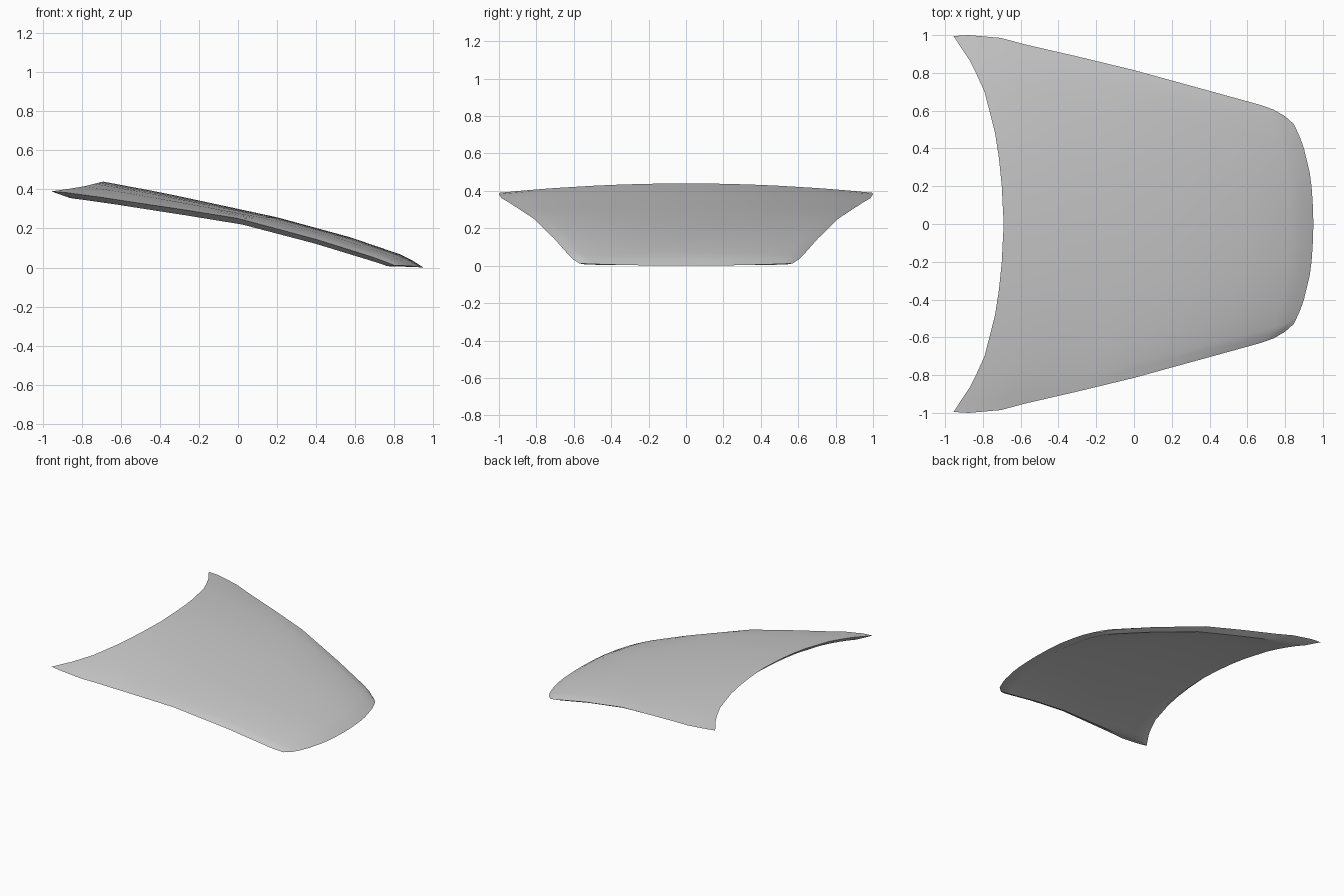
import bpy, bmesh
from mathutils import Vector

cube = bpy.data.objects.get("Cube")
if cube:
    bpy.data.objects.remove(cube)

THICKNESS = 0.035

# Lengthwise stations: position u, half width, side height, centre height
STATIONS = [
    (0.0, 0.995, 0.40, 0.45), (0.046, 1.0, 0.393, 0.436),
    (0.143, 0.985, 0.37, 0.406), (0.217, 0.95, 0.35, 0.382),
    (0.371, 0.888, 0.31, 0.328), (0.543, 0.815, 0.262, 0.267),
    (0.771, 0.705, 0.155, 0.165), (0.926, 0.63, 0.07, 0.078),
    (0.966, 0.605, 0.045, 0.045), (1.0, 0.57, 0.022, 0.01),
]
# Crosswise stations: fraction t of half width, rear edge x, nose edge x
COLUMNS = [
    (0.0, -0.69, 0.95), (0.2, -0.70, 0.946), (0.35, -0.715, 0.94),
    (0.48, -0.735, 0.93), (0.7, -0.79, 0.90), (0.8, -0.835, 0.88),
    (0.87, -0.87, 0.862), (0.93, -0.91, 0.845), (1.0, -0.955, 0.80),
]


def lookup(table, key):
    """Linear interpolation in a table sorted by its first column."""
    for a, b in zip(table, table[1:]):
        if key <= b[0] or b is table[-1]:
            f = (key - a[0]) / (b[0] - a[0])
            return [p + (q - p) * f for p, q in zip(a[1:], b[1:])]


def surface(u, t):
    """Point on the crowned outer skin."""
    width, side, centre = lookup(STATIONS, u)
    rear, nose = lookup(COLUMNS, abs(t))
    return Vector((rear + (nose - rear) * u, t * width,
                   centre + (side - centre) * t * t))


def normal(u, t):
    e = 0.03
    du = surface(min(u + e, 1), t) - surface(max(u - e, 0), t)
    dt = surface(u, min(t + e, 1)) - surface(u, max(t - e, -1))
    return du.cross(dt).normalized()


us = [s[0] for s in STATIONS]
half = [c[0] for c in COLUMNS]
ts = [-t for t in half[:0:-1]] + half
rows, cols = len(us), len(ts)

bm = bmesh.new()


def lower(u, t):
    """Inner skin: inset from the rim and pushed below the outer skin."""
    u, t = 0.035 + 0.93 * u, 0.94 * t
    return surface(u, t) - normal(u, t) * THICKNESS


top = [[bm.verts.new(surface(u, t)) for t in ts] for u in us]
under = [[bm.verts.new(lower(u, t)) for t in ts] for u in us]

# Outer and inner skins
for grid in (top, under):
    for i in range(rows - 1):
        for j in range(cols - 1):
            bm.faces.new((grid[i][j], grid[i + 1][j],
                          grid[i + 1][j + 1], grid[i][j + 1]))

# Tucked-under lip around the whole rim
rim = ([(0, j) for j in range(cols - 1)]
       + [(i, cols - 1) for i in range(rows - 1)]
       + [(rows - 1, j) for j in range(cols - 1, 0, -1)]
       + [(i, 0) for i in range(rows - 1, 0, -1)])
for (a, b), (c, d) in zip(rim, rim[1:] + rim[:1]):
    bm.faces.new((top[a][b], top[c][d], under[c][d], under[a][b]))

bmesh.ops.recalc_face_normals(bm, faces=bm.faces)

# Stand the panel on the ground
base = min(v.co.z for v in bm.verts)
bmesh.ops.translate(bm, verts=bm.verts, vec=(0, 0, -base))

mesh = bpy.data.meshes.new("curved_panel")
bm.to_mesh(mesh)
bm.free()
panel = bpy.data.objects.new("curved_panel", mesh)
bpy.context.collection.objects.link(panel)

grey = bpy.data.materials.new("plain_grey")
grey.use_nodes = True
colour = (0.6, 0.6, 0.6, 1)
grey.diffuse_color = colour
grey.node_tree.nodes["Principled BSDF"].inputs["Base Color"].default_value = colour
mesh.materials.append(grey)

bpy.context.view_layer.objects.active = panel
panel.select_set(True)
bpy.ops.object.shade_smooth_by_angle(angle=0.6)
